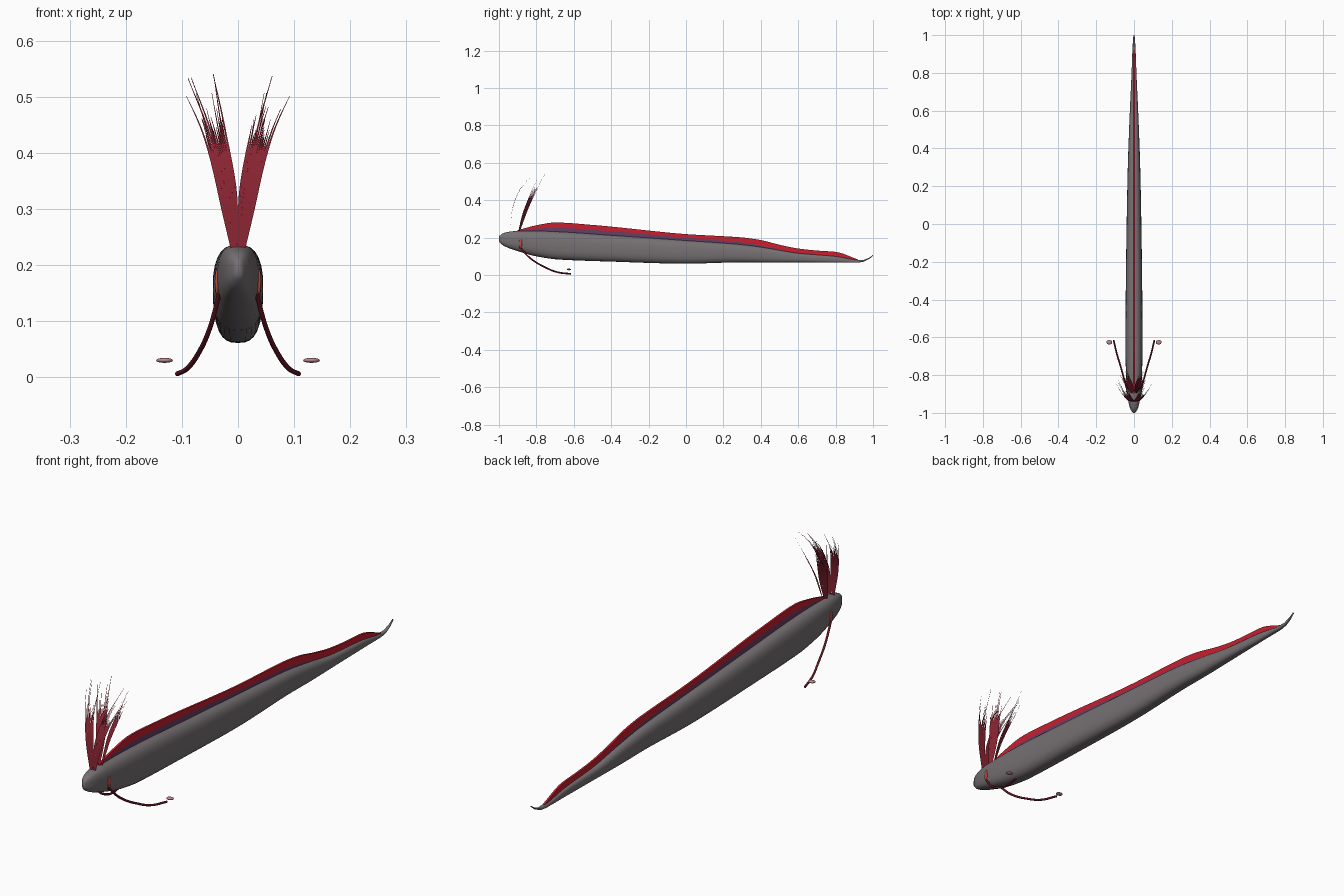
import bpy, bmesh, math, random
from mathutils import Vector

if "Cube" in bpy.data.objects:
    bpy.data.objects.remove(bpy.data.objects["Cube"])

random.seed(4)


def material(name, r, g, b):
    m = bpy.data.materials.new(name)
    m.diffuse_color = (r, g, b, 1)
    m.use_nodes = True
    m.node_tree.nodes["Principled BSDF"].inputs["Base Color"].default_value = m.diffuse_color
    return m


GREY = material("silver grey", 0.18, 0.162, 0.168)
RED = material("fin red", 0.58, 0.014, 0.028)
PURPLE = material("fin base purple", 0.13, 0.05, 0.13)
CREST = material("crest dark red", 0.25, 0.018, 0.032)
FEELER = material("feeler maroon", 0.14, 0.009, 0.02)
PINK = material("paddle pink", 0.5, 0.25, 0.29)
ORANGE = material("side fin orange red", 0.5, 0.07, 0.05)


def make(name, bm, mats, smooth=True):
    bmesh.ops.recalc_face_normals(bm, faces=bm.faces)
    me = bpy.data.meshes.new(name)
    bm.to_mesh(me)
    bm.free()
    for m in mats:
        me.materials.append(m)
    for p in me.polygons:
        p.use_smooth = smooth
    ob = bpy.data.objects.new(name, me)
    bpy.context.collection.objects.link(ob)
    return ob


def sample(rows, y):
    """Smooth (monotone Hermite) interpolation of table rows keyed by the first value."""
    i = 0
    while i < len(rows) - 2 and y > rows[i + 1][0]:
        i += 1
    a, b = rows[i], rows[i + 1]
    h = b[0] - a[0]
    t = min(max((y - a[0]) / h, 0), 1)

    def slope(k, c):
        if k == 0 or k == len(rows) - 1:
            j = min(k, len(rows) - 2)
            return (rows[j + 1][c] - rows[j][c]) / (rows[j + 1][0] - rows[j][0])
        p, q, r = rows[k - 1], rows[k], rows[k + 1]
        s0, s1 = (q[c] - p[c]) / (q[0] - p[0]), (r[c] - q[c]) / (r[0] - q[0])
        return 0 if s0 * s1 <= 0 else 2 * s0 * s1 / (s0 + s1)

    out = []
    for c in range(1, len(a)):
        m0, m1 = slope(i, c) * h, slope(i + 1, c) * h
        out.append((2*t**3 - 3*t*t + 1) * a[c] + (t**3 - 2*t*t + t) * m0
                   + (3*t*t - 2*t**3) * b[c] + (t**3 - t*t) * m1)
    return out


# Body: y, bottom z, top z, half width
BODY = [(-1, 0.18, 0.206, 0.006), (-0.985, 0.163, 0.22, 0.017), (-0.95, 0.145, 0.231, 0.028),
        (-0.9, 0.128, 0.236, 0.036), (-0.8, 0.1, 0.236, 0.042), (-0.68, 0.083, 0.232, 0.045),
        (-0.4, 0.072, 0.213, 0.044), (0, 0.061, 0.185, 0.039), (0.3, 0.068, 0.163, 0.033),
        (0.45, 0.066, 0.142, 0.028), (0.6, 0.067, 0.117, 0.022), (0.8, 0.066, 0.1, 0.013),
        (0.91, 0.066, 0.082, 0.009), (0.95, 0.071, 0.081, 0.007), (0.98, 0.086, 0.093, 0.005),
        (1, 0.102, 0.107, 0.003)]
ys = sorted({round(-1 + i * 0.03, 3) for i in range(67)} | {r[0] for r in BODY} | {-0.995})
bm = bmesh.new()
rings = []
N = 28
for y in ys:
    lo, hi, w = sample(BODY, y)
    ring = []
    for k in range(N):
        a = 2 * math.pi * k / N
        c, s = math.cos(a), math.sin(a)
        x = w * math.copysign(abs(c) ** 0.74, c)
        z = (lo + hi) / 2 + (hi - lo) / 2 * math.copysign(abs(s) ** 0.74, s)
        ring.append(bm.verts.new((x, y, z)))
    rings.append(ring)
for r0, r1 in zip(rings, rings[1:]):
    for k in range(N):
        bm.faces.new((r0[k], r0[(k + 1) % N], r1[(k + 1) % N], r1[k]))
bm.faces.new(rings[0])
bm.faces.new(rings[-1])
make("body", bm, [GREY])

# Back fin: purple base strip and red upper strip; y, colour line z, top z
FIN = [(-0.9, 0.236, 0.24), (-0.8, 0.248, 0.266), (-0.7, 0.252, 0.281), (-0.5, 0.242, 0.268),
       (0, 0.199, 0.219), (0.3, 0.174, 0.201), (0.4, 0.157, 0.187), (0.5, 0.136, 0.162),
       (0.6, 0.117, 0.142), (0.7, 0.107, 0.131), (0.8, 0.1, 0.124), (0.92, 0.08, 0.083)]
bm = bmesh.new()
cols = []
for i in range(71):
    y = -0.9 + 1.82 * i / 70
    line, top = sample(FIN, y)
    lo, hi, w = sample(BODY, y)
    cols.append([bm.verts.new((0, y, z)) for z in (hi - 0.012, max(line, hi - 0.005), top)])
for a, b in zip(cols, cols[1:]):
    for k in (0, 1):
        f = bm.faces.new((a[k], b[k], b[k + 1], a[k + 1]))
        f.material_index = k
fin = make("back_fin", bm, [PURPLE, RED], False)
mod = fin.modifiers.new("thickness", 'SOLIDIFY')
mod.thickness = 0.008
mod.offset = 0


# Crest plumes: ribbons that split into thin strands
WIDTH = [(0, 0.012), (0.33, 0.034), (0.6, 0.04), (1, 0.068)]


def plume(name, path, across, side, strands=12):
    rows = [(i / (len(path) - 1), *p) for i, p in enumerate(path)]
    across = Vector(across).normalized()
    bm = bmesh.new()
    for k in range(strands):
        u = (k + 0.5) / strands - 0.5
        end = random.choice((0.66, 0.7, 0.76, 0.82, 0.9, 1.0))
        prev = None
        for i in range(15):
            t = end * i / 14
            w = sample(WIDTH, t)[0]
            half = w / strands / 2
            if t > 0.58:
                half *= max(0.2, 1 - (t - 0.58) / (end - 0.58) * 0.9)
            p = Vector(sample(rows, t))
            pair = []
            for s in (-1, 1):
                q = p + across * (u * w + s * half)
                pair.append(bm.verts.new((q.x * side, q.y, q.z)))
            if prev:
                bm.faces.new((prev[0], prev[1], pair[1], pair[0]))
            prev = pair
    bmesh.ops.remove_doubles(bm, verts=bm.verts, dist=0.00005)
    make(name, bm, [CREST])


# Feelers: round tubes sweeping down and back
def feeler(name, side):
    cu = bpy.data.curves.new(name, 'CURVE')
    cu.dimensions = '3D'
    cu.bevel_depth = 0.0045
    cu.bevel_resolution = 2
    cu.use_fill_caps = True
    sp = cu.splines.new('BEZIER')
    pts = [(0.033, -0.89, 0.15), (0.05, -0.83, 0.088), (0.072, -0.75, 0.04),
           (0.09, -0.69, 0.016), (0.108, -0.615, 0.006)]
    sp.bezier_points.add(len(pts) - 1)
    for bp, p in zip(sp.bezier_points, pts):
        bp.co = (p[0] * side, p[1], p[2])
        bp.handle_left_type = bp.handle_right_type = 'AUTO'
    cu.materials.append(FEELER)
    ob = bpy.data.objects.new(name, cu)
    bpy.context.collection.objects.link(ob)


def blob(name, centre, size, mat):
    bm = bmesh.new()
    bmesh.ops.create_uvsphere(bm, u_segments=16, v_segments=8, radius=1)
    for v in bm.verts:
        v.co = Vector((v.co[i] * size[i] + centre[i] for i in range(3)))
    make(name, bm, [mat])


for side, label in ((1, "left"), (-1, "right")):
    plume(f"front_crest_{label}",
          [(0.006, -0.94, 0.225), (0.019, -0.932, 0.33), (0.042, -0.9, 0.435), (0.075, -0.825, 0.535)],
          (1, 0, -0.15), side)
    plume(f"rear_crest_{label}",
          [(0.007, -0.895, 0.225), (0.018, -0.863, 0.33), (0.04, -0.822, 0.43), (0.064, -0.77, 0.54)],
          (0.8, -0.6, 0), side)
    feeler(f"feeler_{label}", side)
    # Paddle beside the feeler tip, and the small fin behind the head
    blob(f"paddle_{label}", (0.131 * side, -0.626, 0.03), (0.015, 0.012, 0.0045), PINK)
    blob(f"side_fin_{label}", (0.0375 * side, -0.885, 0.17), (0.004, 0.009, 0.024), ORANGE)
